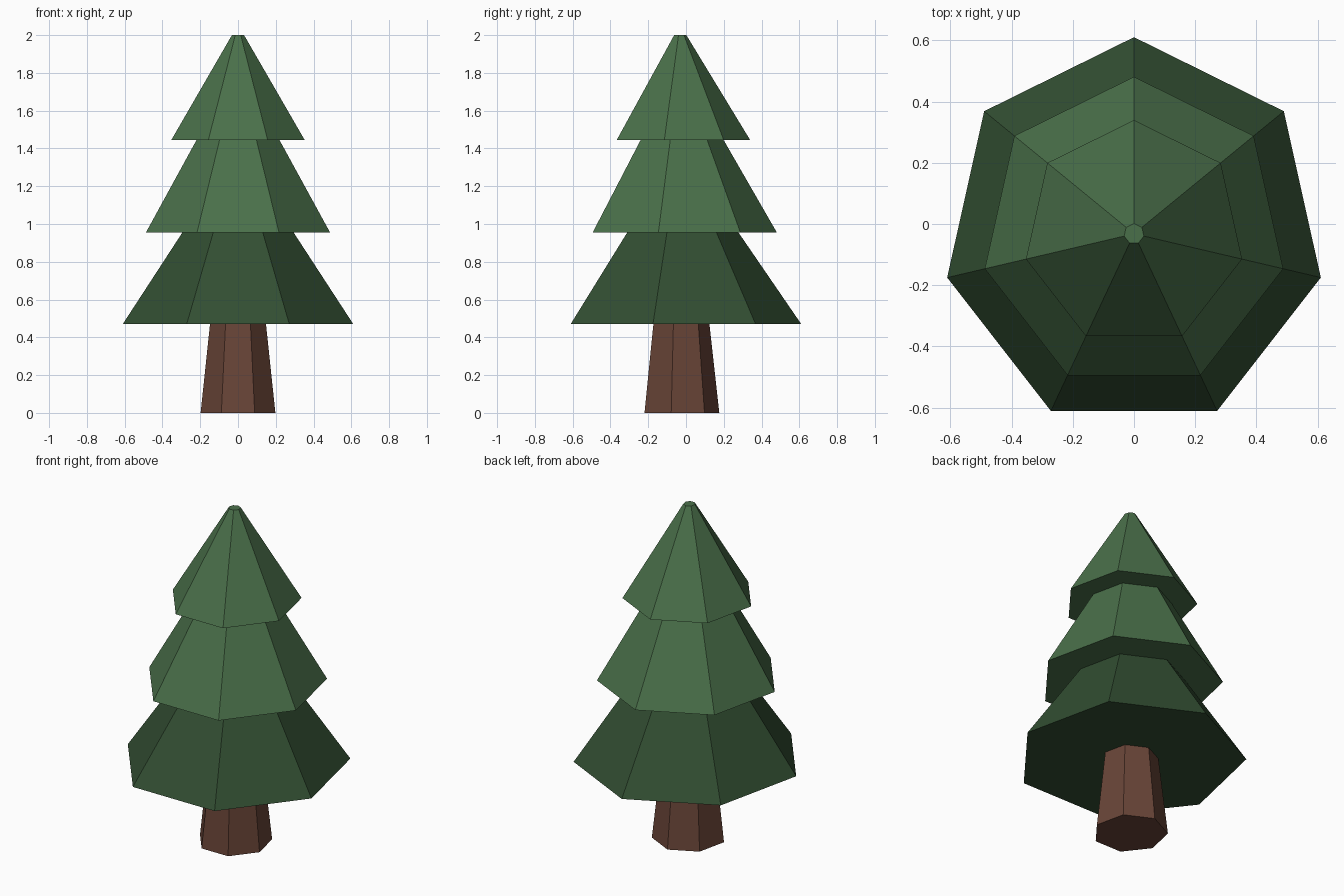
import bpy, bmesh, math

if "Cube" in bpy.data.objects:
    bpy.data.objects.remove(bpy.data.objects["Cube"])

SIDES = 7
CENTRE_Y = -0.032
Y_STRETCH = 1.026   # the tree is slightly deeper than wide


def material(name, rgb):
    mat = bpy.data.materials.new(name)
    mat.diffuse_color = (*[(c / 255 / 1.055 + 0.0521) ** 2.4 for c in rgb], 1)
    mat.use_nodes = True
    mat.node_tree.nodes["Principled BSDF"].inputs["Base Color"].default_value = mat.diffuse_color
    return mat


def loft(name, profile, mat, cap_bottom=False, cap_top=False):
    """Seven-sided shell through (radius, height) rings, one corner facing +y."""
    bm = bmesh.new()
    rings = []
    for r, z in profile:
        angles = [math.pi / 2 + 2 * math.pi * i / SIDES for i in range(SIDES)]
        rings.append([bm.verts.new((r * math.cos(a),
                                    CENTRE_Y + r * Y_STRETCH * math.sin(a), z))
                      for a in angles])
    for low, high in zip(rings, rings[1:]):
        for i in range(SIDES):
            j = (i + 1) % SIDES
            bm.faces.new((low[i], low[j], high[j], high[i]))
    if cap_bottom:
        bm.faces.new(rings[0][::-1])
    if cap_top:
        bm.faces.new(rings[-1])
    mesh = bpy.data.meshes.new(name)
    bm.to_mesh(mesh)
    bm.free()
    mesh.materials.append(mat)
    obj = bpy.data.objects.new(name, mesh)
    bpy.context.collection.objects.link(obj)
    return obj


bark = material("bark brown", (104, 68, 55))
dark_green = material("dark green", (50, 78, 50))
light_green = material("light green", (74, 112, 74))

# Tapered trunk
loft("trunk", [(0.203, 0), (0.152, 0.47)], bark, cap_bottom=True)

# Foliage tiers: flat underside ring, then sloping sides
loft("lower_foliage", [(0.152, 0.47), (0.626, 0.47), (0.302, 0.955)], dark_green)
loft("middle_foliage", [(0.302, 0.955), (0.50, 0.955), (0.225, 1.445)], light_green)
loft("top_foliage", [(0.225, 1.445), (0.362, 1.445), (0.033, 2.0)], light_green,
     cap_top=True)
